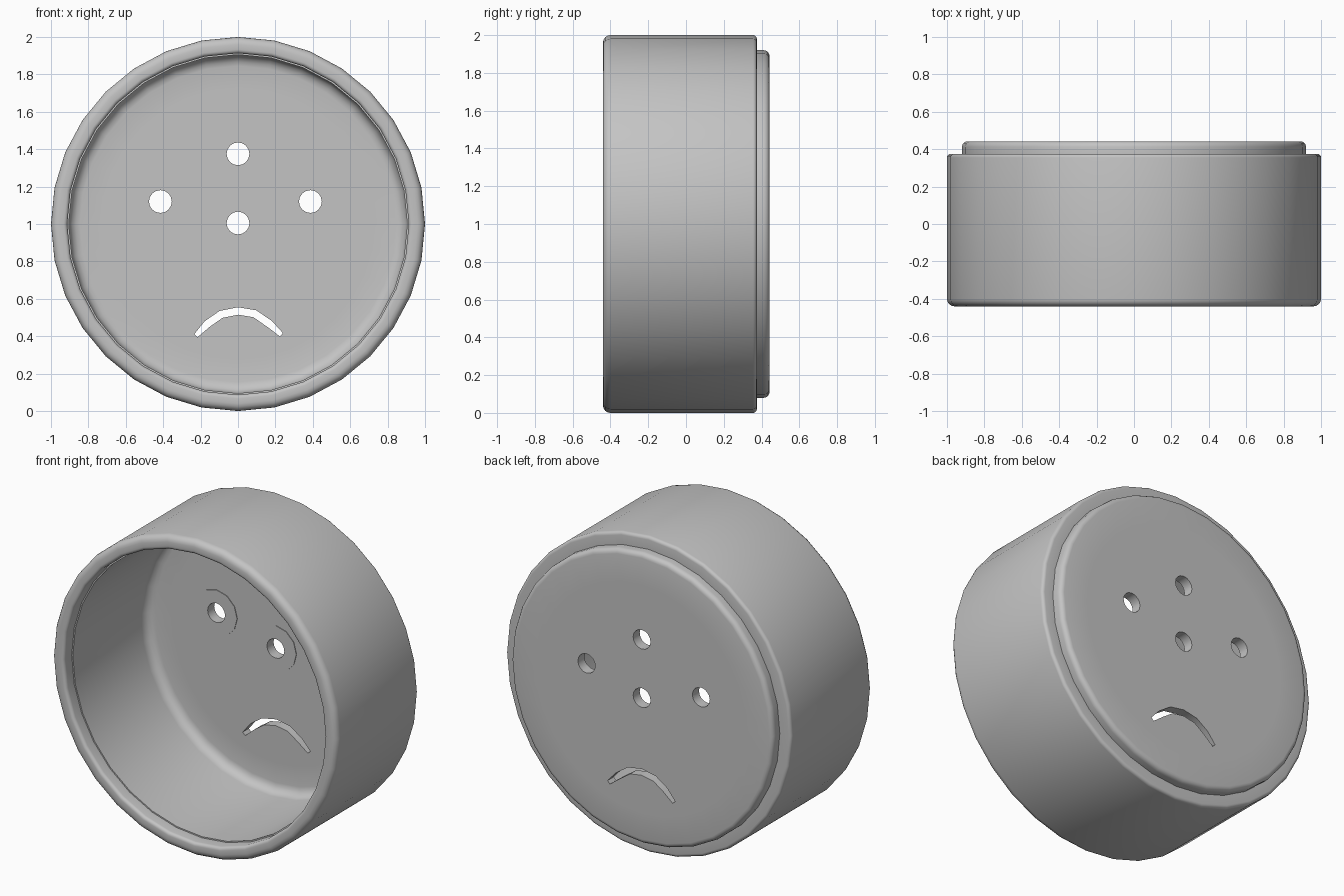
import bpy, bmesh, math
from mathutils import Vector

if "Cube" in bpy.data.objects:
    bpy.data.objects.remove(bpy.data.objects["Cube"])

grey = bpy.data.materials.new("plain grey")
grey.diffuse_color = (0.55, 0.55, 0.55, 1)
grey.use_nodes = True
grey.node_tree.nodes["Principled BSDF"].inputs["Base Color"].default_value = grey.diffuse_color


def finish(name, bm):
    bmesh.ops.recalc_face_normals(bm, faces=bm.faces)
    me = bpy.data.meshes.new(name)
    bm.to_mesh(me)
    bm.free()
    me.materials.append(grey)
    ob = bpy.data.objects.new(name, me)
    bpy.context.collection.objects.link(ob)
    return ob


def arc(r0, y0, rad, a0, a1, n=4):
    angles = [math.radians(a0 + (a1 - a0) * i / n) for i in range(n + 1)]
    return [(r0 + rad * math.cos(a), y0 + rad * math.sin(a)) for a in angles]


def circle(x, z, r, n):
    return [(x + r * math.sin(2 * math.pi * i / n),
             z + r * math.cos(2 * math.pi * i / n)) for i in range(n)]


def prism(bm, pts, y0, y1):
    a = [bm.verts.new((x, y0, z)) for x, z in pts]
    b = [bm.verts.new((x, y1, z)) for x, z in pts]
    n = len(pts)
    bm.faces.new(a)
    bm.faces.new(b[::-1])
    for i in range(n):
        j = (i + 1) % n
        bm.faces.new((a[j], a[i], b[i], b[j]))


# Cup profile (radius, y): inner floor, wall, front rim, outside, raised back cap
profile = [(0.72, 0.38)]
profile += arc(0.845, 0.32, 0.06, 90, 0)
profile += [(0.905, -0.36), (0.913, -0.36)]
profile += arc(0.933, -0.42, 0.02, 180, 270)
profile += arc(0.96, -0.40, 0.04, 270, 360)
profile += arc(0.98, 0.355, 0.02, 0, 90)
profile += [(0.92, 0.375)]
profile += arc(0.89, 0.412, 0.03, 0, 90)
profile += [(0.72, 0.442)]

bm = bmesh.new()
rings = [[bm.verts.new((x, y, z)) for x, z in circle(0, 1, r, 32)] for r, y in profile]
for a, b in zip(rings, rings[1:]):
    for i in range(32):
        j = (i + 1) % 32
        bm.faces.new((a[i], a[j], b[j], b[i]))
bm.faces.new(rings[0])
bm.faces.new(rings[-1])
cup = finish("round_cup", bm)

# Thin rings on the inner floor around each round hole
holes = [(0, 1.375), (-0.415, 1.12), (0.387, 1.12), (0, 1.005)]
bm = bmesh.new()
for x, z in holes:
    prism(bm, circle(x, z, 0.145, 12), 0.376, 0.383)
hole_rings = finish("hole_rings", bm)

# Cutter: round holes and the downturned curved slot
bm = bmesh.new()
for x, z in holes:
    prism(bm, circle(x, z, 0.061, 16), 0.3, 0.5)
path = [Vector(p) for p in ((-0.225, 0.403), (-0.165, 0.465), (-0.09, 0.517), (0, 0.535),
                            (0.09, 0.520), (0.17, 0.465), (0.232, 0.408))]
upper, lower = [], []
for i, p in enumerate(path):
    d = (path[min(i + 1, 6)] - path[max(i - 1, 0)]).normalized()
    w = 0.012 if i in (0, 6) else 0.02
    upper.append(p + Vector((-d.y, d.x)) * w)
    lower.append(p - Vector((-d.y, d.x)) * w)
prism(bm, [tuple(p) for p in upper + lower[::-1]], 0.3, 0.5)
cutter = finish("hole_cutter", bm)
cutter.hide_render = True

# Cut the openings and shade
for ob in (cup, hole_rings):
    bpy.ops.object.select_all(action='DESELECT')
    ob.select_set(True)
    bpy.context.view_layer.objects.active = ob
    mod = ob.modifiers.new("openings", 'BOOLEAN')
    mod.object = cutter
    mod.operation = 'DIFFERENCE'
    mod.solver = 'EXACT'
    bpy.ops.object.modifier_apply(modifier=mod.name)
    bpy.ops.object.shade_smooth_by_angle(angle=math.radians(32))
bpy.data.objects.remove(cutter, do_unlink=True)
